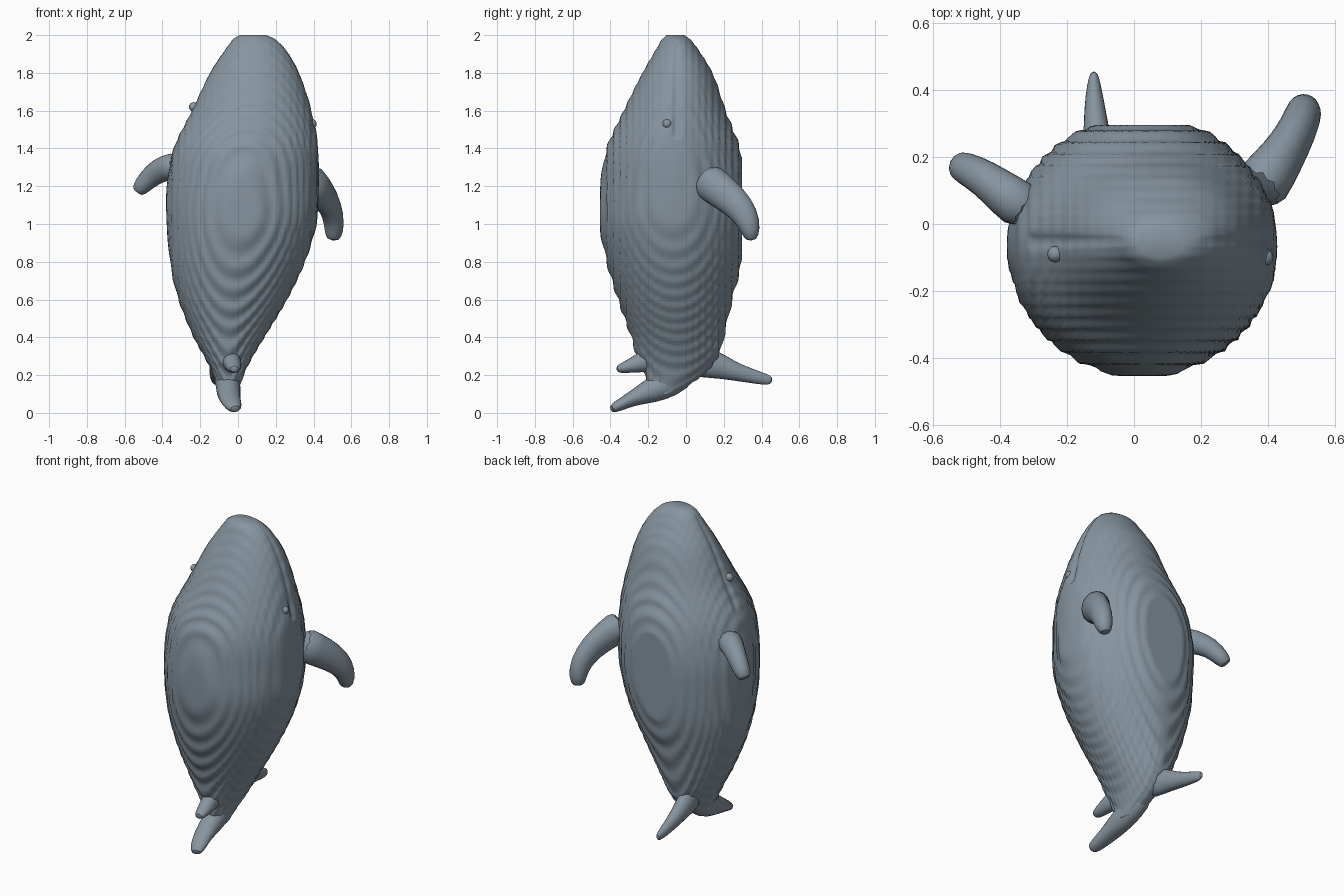
import bpy, bmesh, math
from mathutils import Vector

if "Cube" in bpy.data.objects:
    bpy.data.objects.remove(bpy.data.objects["Cube"])

skin = bpy.data.materials.new("slate_skin")
skin.diffuse_color = (0.24, 0.30, 0.35, 1)
skin.use_nodes = True
skin.node_tree.nodes["Principled BSDF"].inputs["Base Color"].default_value = skin.diffuse_color


def loft(name, rings, angle=35, subsurf=0):
    """Skin a closed surface over a list of equal point rings."""
    bm = bmesh.new()
    vs = [[bm.verts.new(p) for p in r] for r in rings]
    n = len(vs[0])
    for a, b in zip(vs, vs[1:]):
        for i in range(n):
            bm.faces.new((a[i], a[(i + 1) % n], b[(i + 1) % n], b[i]))
    bm.faces.new(vs[0])
    bm.faces.new(vs[-1])
    bmesh.ops.recalc_face_normals(bm, faces=bm.faces[:])
    me = bpy.data.meshes.new(name)
    bm.to_mesh(me)
    bm.free()
    ob = bpy.data.objects.new(name, me)
    bpy.context.collection.objects.link(ob)
    me.materials.append(skin)
    if subsurf:
        ob.modifiers.new("round", 'SUBSURF').levels = subsurf
        ob.modifiers["round"].render_levels = subsurf
    bpy.ops.object.select_all(action='DESELECT')
    bpy.context.view_layer.objects.active = ob
    ob.select_set(True)
    bpy.ops.object.shade_smooth_by_angle(angle=math.radians(angle))
    return ob


def limb(name, stations, side, count=10):
    """Flattened tube: stations are x, y, z, radius along side, other radius."""
    pts = [Vector(s[:3]) for s in stations]
    rings = []
    for i, s in enumerate(stations):
        t = (pts[min(i + 1, len(pts) - 1)] - pts[max(i - 1, 0)]).normalized()
        u = Vector(side)
        u = (u - t * u.dot(t)).normalized()
        v = t.cross(u)
        rings.append([pts[i] + u * s[3] * math.cos(k * math.tau / count)
                      + v * s[4] * math.sin(k * math.tau / count) for k in range(count)])
    return loft(name, rings, 50, 1)


# body profile: z, x min, x max, y min, y max
PROFILE = [
    (0.10, -0.10, 0.00, -0.19, -0.06),
    (0.20, -0.13, 0.03, -0.22, 0.09),
    (0.30, -0.18, 0.08, -0.26, 0.17),
    (0.40, -0.235, 0.14, -0.29, 0.20),
    (0.60, -0.315, 0.26, -0.36, 0.245),
    (0.80, -0.36, 0.355, -0.42, 0.295),
    (1.00, -0.375, 0.415, -0.455, 0.32),
    (1.20, -0.375, 0.43, -0.45, 0.32),
    (1.40, -0.34, 0.425, -0.42, 0.285),
    (1.60, -0.245, 0.39, -0.33, 0.21),
    (1.80, -0.15, 0.325, -0.23, 0.14),
    (1.93, -0.065, 0.25, -0.155, 0.06),
    (1.98, -0.025, 0.195, -0.125, 0.02),
    (2.00, 0.01, 0.15, -0.10, -0.01),
]


def section(z):
    """Smooth interpolation of the profile at height z."""
    P = PROFILE
    i = max(j for j in range(len(P) - 1) if P[j][0] <= z + 1e-6)
    h = P[i + 1][0] - P[i][0]
    t = (z - P[i][0]) / h

    def slope(j, c):
        a, b = P[max(j - 1, 0)], P[min(j + 1, len(P) - 1)]
        return (b[c] - a[c]) / (b[0] - a[0]) * h
    return [(2*t**3 - 3*t*t + 1) * P[i][c] + (t**3 - 2*t*t + t) * slope(i, c)
            + (3*t*t - 2*t**3) * P[i + 1][c] + (t**3 - t*t) * slope(i + 1, c)
            for c in range(1, 5)]


def terrace(v, step, k):
    return v - k * step / math.tau * math.sin(math.tau * v / step)


# stepped, flat-backed body with a mouth groove on the head
rings = []
for i in range(153):
    z = 0.10 + 1.9 * i / 152
    x0, x1, y0, y1 = section(z)
    k = 0.9 if z < 1.45 else max(0.3, 0.9 - (z - 1.45) * 2)
    ring = []
    for j in range(144):
        a = math.tau * j / 144
        c, s = math.cos(a), math.sin(a)
        y = min((y0 + y1) / 2 + (y1 - y0) / 2 * s, 0.297)
        x = (x1 - x0) / 2 * c
        if 1.45 < z < 1.97:
            x *= 1 - 0.035 * math.exp(-((y + 0.05) / 0.015) ** 2)
        x += (x0 + x1) / 2
        ring.append((terrace(x, 0.035, k * 0.5), terrace(y, 0.035, k), z))
    rings.append(ring)
loft("body", rings, 60)

# flippers
limb("left_flipper", [
    (-0.31, 0.035, 1.31, 0.08, 0.085), (-0.38, 0.085, 1.30, 0.075, 0.07),
    (-0.45, 0.14, 1.265, 0.065, 0.058), (-0.51, 0.17, 1.20, 0.05, 0.052),
    (-0.535, 0.18, 1.165, 0.035, 0.038)], (0, 0, 1))
limb("right_flipper", [
    (0.36, 0.09, 1.25, 0.11, 0.10), (0.42, 0.165, 1.19, 0.10, 0.078),
    (0.475, 0.25, 1.125, 0.09, 0.064), (0.505, 0.32, 1.045, 0.075, 0.06),
    (0.51, 0.345, 0.96, 0.055, 0.055), (0.50, 0.345, 0.91, 0.03, 0.035)], (0, 0.4, 1))

# tail flukes and the small dorsal fin
limb("front_fluke", [
    (-0.06, 0.03, 0.24, 0.075, 0.08), (-0.055, -0.09, 0.16, 0.07, 0.088),
    (-0.05, -0.19, 0.115, 0.068, 0.07), (-0.045, -0.28, 0.078, 0.06, 0.042),
    (-0.025, -0.36, 0.037, 0.05, 0.032), (-0.012, -0.40, 0.016, 0.03, 0.022)], (1, 0, 0))
limb("back_fluke", [
    (-0.08, 0.02, 0.28, 0.06, 0.10), (-0.10, 0.15, 0.26, 0.055, 0.08),
    (-0.11, 0.25, 0.22, 0.045, 0.052), (-0.118, 0.35, 0.195, 0.033, 0.04),
    (-0.12, 0.42, 0.177, 0.022, 0.032), (-0.12, 0.458, 0.17, 0.01, 0.022)], (1, 0, 0))
limb("dorsal_fin", [
    (-0.04, -0.16, 0.29, 0.06, 0.08), (-0.03, -0.26, 0.26, 0.05, 0.05),
    (-0.02, -0.33, 0.238, 0.04, 0.03), (-0.02, -0.37, 0.23, 0.025, 0.02)], (1, 0, 0))

# eyes, barely raised from the skin
for name, loc in (("left_eye", (-0.235, -0.09, 1.62)), ("right_eye", (0.392, -0.10, 1.53))):
    bpy.ops.mesh.primitive_uv_sphere_add(segments=12, ring_count=8, radius=0.025, location=loc)
    eye = bpy.context.object
    eye.name = name
    eye.data.materials.append(skin)
    bpy.ops.object.shade_smooth()
